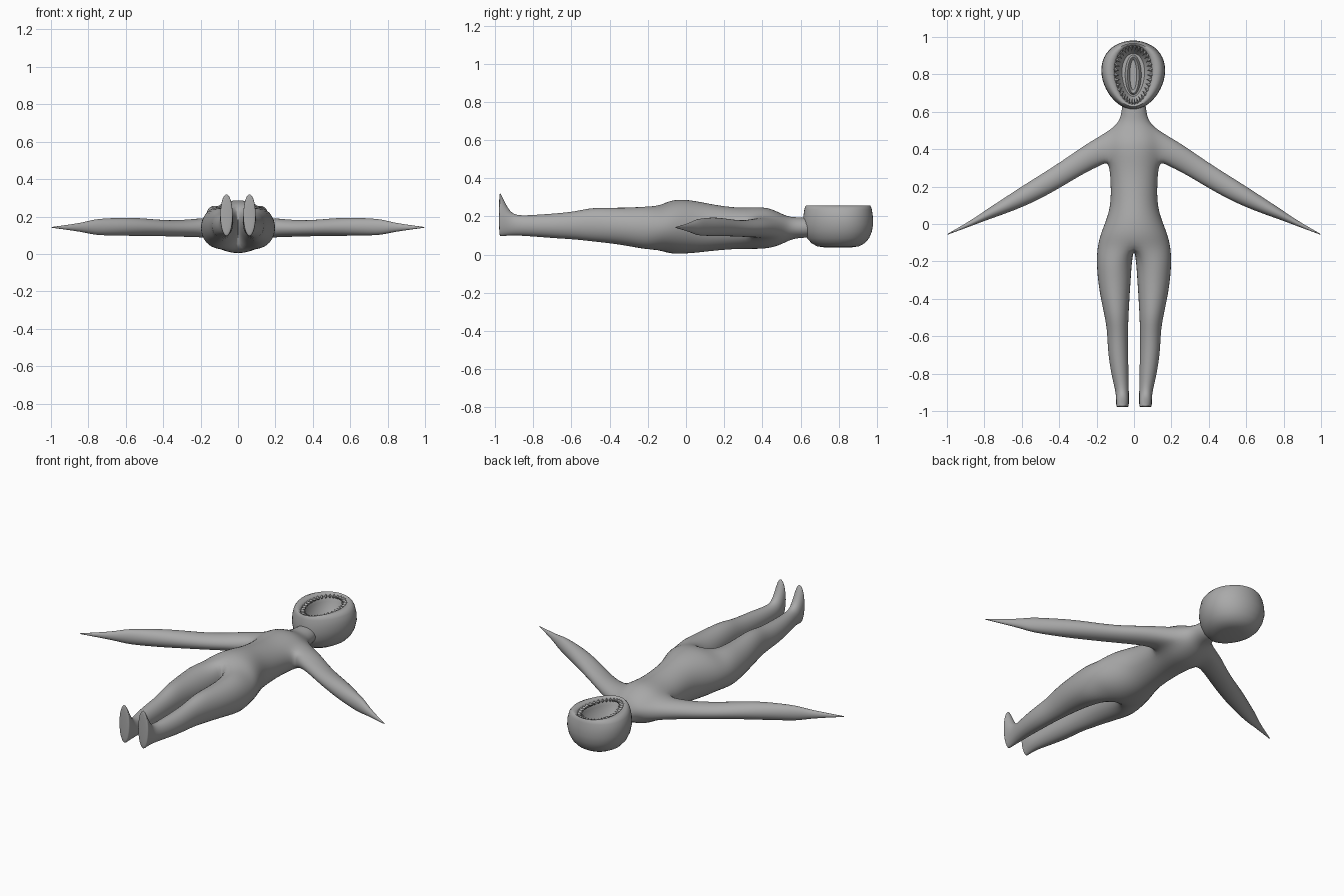
import bpy, bmesh, math
from mathutils import Vector

if "Cube" in bpy.data.objects:
    bpy.data.objects.remove(bpy.data.objects["Cube"])

grey = bpy.data.materials.new("plain_grey")
grey.diffuse_color = (0.4, 0.4, 0.4, 1)
grey.use_nodes = True
grey.node_tree.nodes["Principled BSDF"].inputs["Base Color"].default_value = grey.diffuse_color


def finish(bm, name):
    bmesh.ops.recalc_face_normals(bm, faces=bm.faces)
    me = bpy.data.meshes.new(name)
    bm.to_mesh(me)
    bm.free()
    me.materials.append(grey)
    ob = bpy.data.objects.new(name, me)
    bpy.context.collection.objects.link(ob)
    return ob


def smooth(ob, angle):
    bpy.ops.object.select_all(action='DESELECT')
    ob.select_set(True)
    bpy.context.view_layer.objects.active = ob
    bpy.ops.object.shade_smooth_by_angle(angle=math.radians(angle))


def bridge(bm, a, b, closed=True):
    n = len(a)
    for i in range(n if closed else n - 1):
        j = (i + 1) % n
        bm.faces.new((a[i], a[j], b[j], b[i]))


# ---- body: one half cage, mirrored and subdivided ----
bm = bmesh.new()
GROW12, GROW8 = 1 / 0.955, 1 / 0.902   # offsets the shrink of subdivision

# torso half rings from neck to crotch: y, half width, z low, z high
torso = [(0.67, 0.06, 0.09, 0.19), (0.60, 0.065, 0.088, 0.195), (0.55, 0.078, 0.08, 0.195),
         (0.505, 0.12, 0.055, 0.21), (0.43, 0.15, 0.03, 0.25), (0.335, 0.135, 0.03, 0.245),
         (0.25, 0.125, 0.03, 0.245), (0.12, 0.122, 0.018, 0.265), (0.04, 0.14, 0.008, 0.283),
         (-0.05, 0.177, 0.003, 0.291), (-0.12, 0.195, 0.01, 0.27)]
ARM_TOP = 3
rings = []
for y, w, lo, hi in torso:
    ring = []
    for k in range(7):
        a = math.radians(90 - 30 * k)
        x = 0 if k in (0, 6) else w * math.cos(a) * GROW12
        ring.append(bm.verts.new((x, y, (lo + hi) / 2 + (hi - lo) / 2 * GROW12 * math.sin(a))))
    rings.append(ring)
for i in range(len(rings) - 1):
    for k in range(6):
        if i in (ARM_TOP, ARM_TOP + 1) and k in (2, 3):
            continue                    # opening for the arm
        bm.faces.new((rings[i][k], rings[i][k + 1], rings[i + 1][k + 1], rings[i + 1][k]))
bm.faces.new(rings[0])

# arm: x, y, half width, z low, z high
A, B, C = rings[ARM_TOP:ARM_TOP + 3]
prev = [A[2], A[3], A[4], B[4], C[4], C[3], C[2], B[2]]
arm = [(0.21, 0.375, 0.068, 0.09, 0.19), (0.30, 0.322, 0.06, 0.092, 0.18),
       (0.40, 0.258, 0.057, 0.095, 0.18), (0.50, 0.198, 0.055, 0.097, 0.19),
       (0.60, 0.142, 0.049, 0.097, 0.195), (0.70, 0.09, 0.037, 0.099, 0.19),
       (0.77, 0.056, 0.028, 0.102, 0.185), (0.82, 0.03, 0.02, 0.115, 0.17),
       (0.90, -0.01, 0.011, 0.127, 0.157), (0.965, -0.04, 0.005, 0.136, 0.148),
       (1.0, -0.057, 0.002, 0.14, 0.144)]
normal = Vector((0.53, 0.85, 0))
for x, y, w, lo, hi in arm:
    ring = []
    for k in range(8):
        a = math.radians(45 - 45 * k)
        p = Vector((x, y, (lo + hi) / 2)) + normal * (w * GROW8 * math.cos(a))
        p.z += (hi - lo) / 2 * GROW8 * math.sin(a)
        ring.append(bm.verts.new(p))
    bridge(bm, prev, ring)
    prev = ring
bm.faces.new(prev)

# leg and foot: y, x inner, x outer, z low, z high
prev = rings[-1] + [bm.verts.new((0, -0.135, 0.14))]
leg = [(-0.20, 0.012, 0.2, 0.025, 0.252), (-0.30, 0.018, 0.193, 0.045, 0.245),
       (-0.40, 0.025, 0.177, 0.06, 0.245), (-0.50, 0.03, 0.155, 0.07, 0.245),
       (-0.58, 0.033, 0.142, 0.08, 0.225), (-0.68, 0.032, 0.14, 0.085, 0.215),
       (-0.80, 0.03, 0.122, 0.095, 0.207), (-0.88, 0.028, 0.102, 0.1, 0.203),
       (-0.92, 0.028, 0.096, 0.1, 0.22), (-0.95, 0.028, 0.095, 0.098, 0.275),
       (-0.972, 0.028, 0.095, 0.095, 0.323), (-0.98, 0.03, 0.093, 0.098, 0.322)]
for y, x0, x1, lo, hi in leg:
    ring = []
    for k in range(8):
        a = math.radians(135 - 45 * k)
        ring.append(bm.verts.new(((x0 + x1) / 2 + (x1 - x0) / 2 * GROW8 * math.cos(a), y,
                                  (lo + hi) / 2 + (hi - lo) / 2 * GROW8 * math.sin(a))))
    bridge(bm, prev, ring)
    prev = ring
bm.faces.new(prev)

body = finish(bm, "body")
smooth(body, 180)
mirror = body.modifiers.new("mirror", 'MIRROR')
mirror.use_clip = True
sub = body.modifiers.new("subdivision", 'SUBSURF')
sub.levels = sub.render_levels = 2


# ---- head: egg-shaped bowl with an open mouth ----
HX, HY, SEG = -0.004, 0.797, 48


def egg(t, sx, sy, taper=0.14):
    return HX + sx * math.cos(t) * (1 + taper * math.sin(t)), HY + sy * math.sin(t)


def loft(name, rows, taper, angle, cap_start=True):
    bm = bmesh.new()
    prev = None
    for z, sx, sy in rows:
        ring = [bm.verts.new((*egg(2 * math.pi * i / SEG, sx, sy, taper), z)) for i in range(SEG)]
        if prev:
            bridge(bm, prev, ring)
        elif cap_start:
            bm.faces.new(ring)
        prev = ring
    bm.faces.new(prev)
    ob = finish(bm, name)
    smooth(ob, angle)
    return ob


loft("head", [(0.038, 0.055, 0.075), (0.043, 0.09, 0.11), (0.06, 0.12, 0.14), (0.085, 0.143, 0.162),
              (0.12, 0.16, 0.177), (0.16, 0.169, 0.184), (0.2, 0.167, 0.182), (0.235, 0.157, 0.177),
              (0.25, 0.145, 0.173), (0.256, 0.13, 0.169), (0.254, 0.108, 0.164), (0.245, 0.1, 0.158),
              (0.21, 0.094, 0.148), (0.17, 0.08, 0.13), (0.145, 0.06, 0.115)], 0.14, 50)

# raised throat lips around a deep slot
loft("throat", [(0.14, 0.045, 0.108), (0.16, 0.038, 0.102), (0.168, 0.031, 0.097),
                (0.162, 0.024, 0.088), (0.148, 0.018, 0.08)], 0.0, 50)

# teeth: small four-sided spikes pointing into the mouth
bm = bmesh.new()
COUNT = 34
for i in range(COUNT):
    t = 2 * math.pi * i / COUNT
    step = 0.45 * 2 * math.pi / COUNT
    tip = bm.verts.new((*egg(t, 0.072, 0.125), 0.243))
    base = [bm.verts.new((*egg(t + dt, 0.102, 0.16), z))
            for dt, z in ((-step, 0.236), (0, 0.249), (step, 0.236), (0, 0.222))]
    bm.faces.new(base)
    for k in range(4):
        bm.faces.new((base[k], base[(k + 1) % 4], tip))
finish(bm, "teeth")
